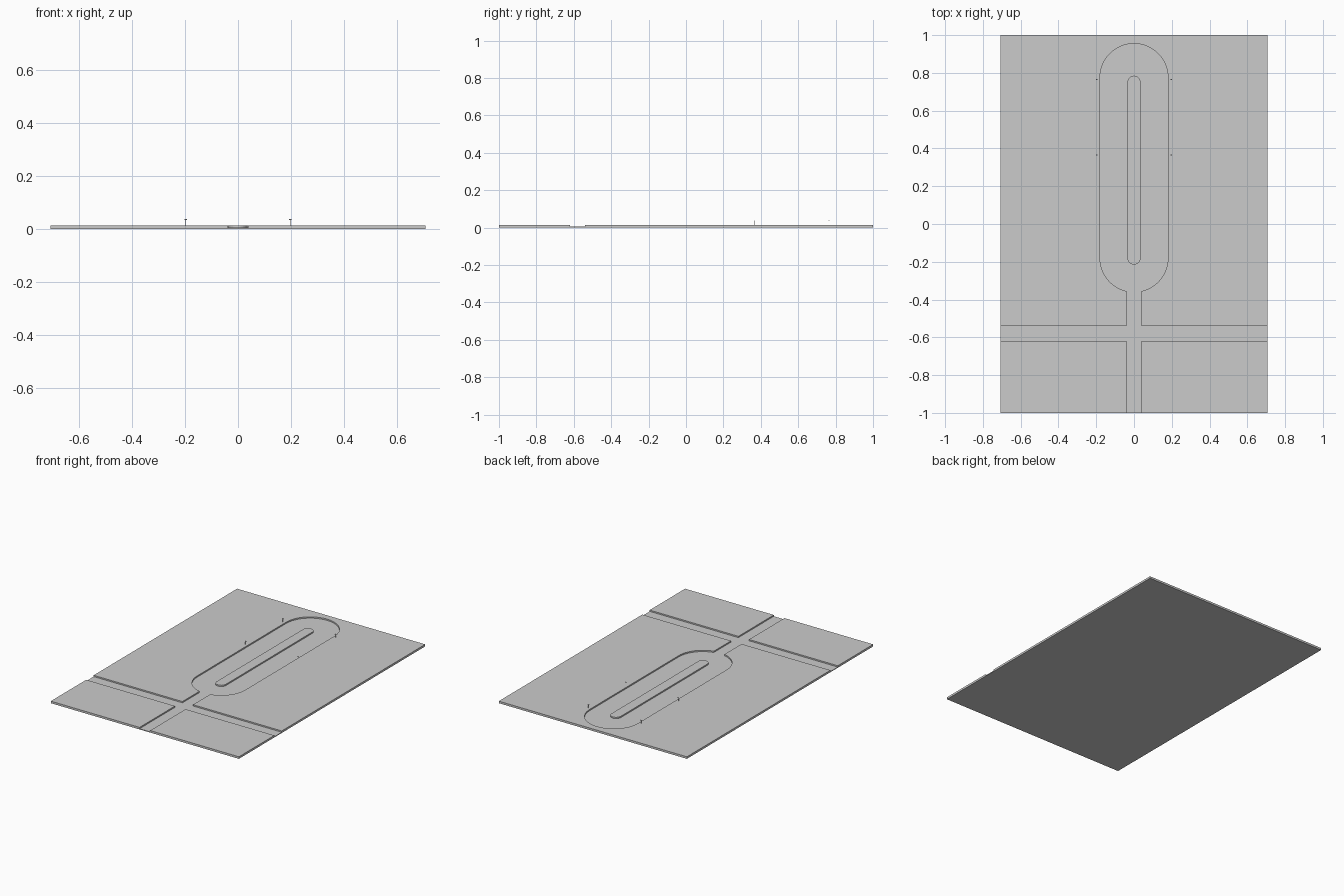
import bpy
import bmesh
import math

HALF_X, HALF_Y = 0.707, 1.0
TOP, FLOOR = 0.014, 0.005            # ground level and sunken road level
LANE = 0.04                          # half width of the straight roads
STREET_Y0, STREET_Y1 = -0.62, -0.54  # cross street edges
LOOP_R, LOOP_Y0, LOOP_Y1 = 0.18, -0.18, 0.775
ISLAND_R, ISLAND_Y0, ISLAND_Y1 = 0.035, -0.18, 0.75

old = bpy.data.objects.get("Cube")
if old:
    bpy.data.objects.remove(old, do_unlink=True)

grey = bpy.data.materials.new("plain_grey")
grey.use_nodes = True
grey.diffuse_color = (0.6, 0.6, 0.6, 1)
grey.node_tree.nodes["Principled BSDF"].inputs["Base Color"].default_value = (0.6, 0.6, 0.6, 1)


def finish(name, bm):
    bmesh.ops.recalc_face_normals(bm, faces=bm.faces)
    mesh = bpy.data.meshes.new(name)
    bm.to_mesh(mesh)
    bm.free()
    mesh.materials.append(grey)
    obj = bpy.data.objects.new(name, mesh)
    bpy.context.collection.objects.link(obj)
    return obj


def prism(name, outline, z0, z1):
    """Extrude a flat outline straight up from z0 to z1."""
    bm = bmesh.new()
    face = bm.faces.new([bm.verts.new((x, y, z0)) for x, y in outline])
    new = bmesh.ops.extrude_face_region(bm, geom=[face])["geom"]
    verts = [v for v in new if isinstance(v, bmesh.types.BMVert)]
    bmesh.ops.translate(bm, verts=verts, vec=(0, 0, z1 - z0))
    bmesh.ops.triangulate(bm, faces=[f for f in bm.faces if len(f.verts) > 4])
    return finish(name, bm)


def rect(x0, y0, x1, y1):
    return [(x0, y0), (x1, y0), (x1, y1), (x0, y1)]


def arc(cy, r, a0, a1, steps=16):
    return [(r * math.cos(a0 + (a1 - a0) * i / steps),
             cy + r * math.sin(a0 + (a1 - a0) * i / steps)) for i in range(steps + 1)]


def mirrored(right_side):
    """Close an outline by mirroring its right half across x = 0."""
    return right_side + [(-x, y) for x, y in reversed(right_side)]


# Right half of the loop road's outer edge, from the avenue mouth to the far end
mouth = -math.acos(LANE / LOOP_R)
loop_side = arc(LOOP_Y0, LOOP_R, mouth, 0) + arc(LOOP_Y1, LOOP_R, 0, math.pi / 2)[:-1]
loop_tip = (0, LOOP_Y1 + LOOP_R)

# Ground blocks: two at the front, one at the back with the keyhole cut out
for side, name in ((1, "left"), (-1, "right")):
    prism("front_ground_" + name,
          rect(side * LANE, -HALF_Y, side * HALF_X, STREET_Y0), 0, TOP)
border = [(LANE, STREET_Y1), (HALF_X, STREET_Y1), (HALF_X, HALF_Y)]
keyhole = [(-x, y) for x, y in loop_side] + [loop_tip] + loop_side[::-1]
prism("back_ground", mirrored(border) + keyhole, 0, TOP)

# Sunken roads: avenue, cross street and loop in one slab
road_side = [(LANE, -HALF_Y), (LANE, STREET_Y0), (HALF_X, STREET_Y0),
             (HALF_X, STREET_Y1), (LANE, STREET_Y1)] + loop_side
prism("road", road_side + [loop_tip] + [(-x, y) for x, y in reversed(road_side)], 0, FLOOR)

# Long island in the middle of the loop
prism("island", arc(ISLAND_Y0, ISLAND_R, -math.pi, 0)
      + arc(ISLAND_Y1, ISLAND_R, 0, math.pi), FLOOR, TOP)

# Lamp posts on both sides of the loop, heads leaning towards the road
for side, name in ((1, "left"), (-1, "right")):
    for y, place in ((0.365, "middle"), (0.765, "back")):
        x = side * 0.2
        post = [(x + 0.001 * math.cos(a * math.pi / 3),
                 y + 0.001 * math.sin(a * math.pi / 3)) for a in range(6)]
        prism(f"lamp_post_{place}_{name}", post, TOP, 0.035)
        prism(f"lamp_head_{place}_{name}",
              rect(x - side * 0.008, y - 0.002, x + side * 0.002, y + 0.002), 0.034, 0.038)
